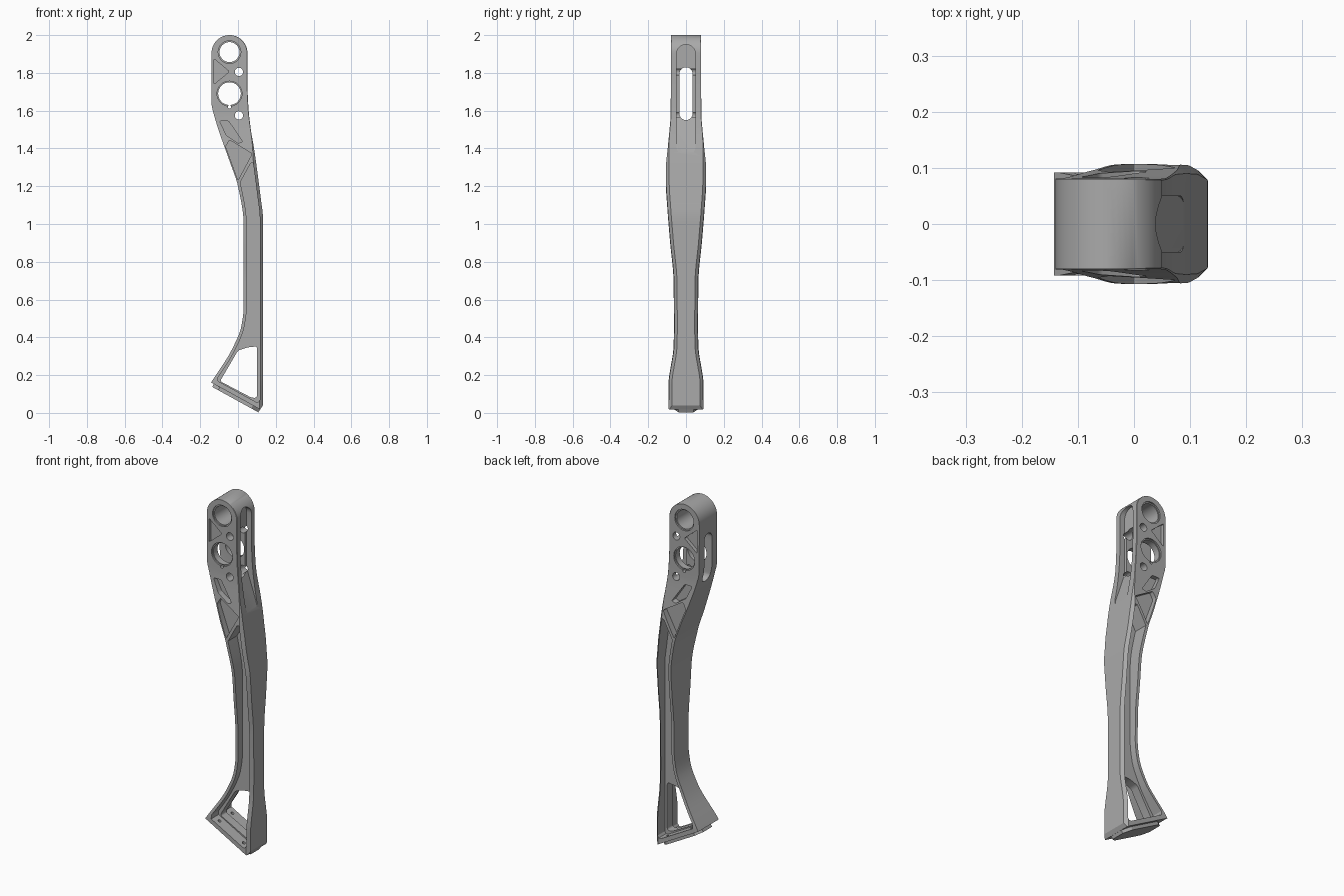
import bpy, bmesh, math
from mathutils import Vector

cube = bpy.data.objects.get("Cube")
if cube:
    bpy.data.objects.remove(cube)

metal = bpy.data.materials.new("Satin grey metal")
metal.use_nodes = True
GREY = (0.4, 0.4, 0.4, 1)
metal.diffuse_color = GREY
metal.node_tree.nodes["Principled BSDF"].inputs["Base Color"].default_value = GREY


def curve(keys):
    """Smooth curve through (z, value) keys that never overshoots."""
    d = [(b[1] - a[1]) / (b[0] - a[0]) for a, b in zip(keys, keys[1:])]
    m = [d[0]] + [2 * p * q / (p + q) if p * q > 0 else 0 for p, q in zip(d, d[1:])] + [d[-1]]

    def f(z):
        i = max(k for k in range(len(d)) if k == 0 or keys[k][0] <= z)
        h = keys[i + 1][0] - keys[i][0]
        t = (z - keys[i][0]) / h
        return ((2*t**3 - 3*t*t + 1) * keys[i][1] + (t**3 - 2*t*t + t) * h * m[i]
                + (3*t*t - 2*t**3) * keys[i + 1][1] + (t**3 - t*t) * h * m[i + 1])
    return f


# Outline curves: back edge, outer edge, half thickness, corner chamfer
left = curve([(-0.02, -0.256), (0.165, -0.14), (0.34, -0.03), (0.46, 0.018), (0.56, 0.03), (1.0, 0.03),
              (1.2, 0), (1.32, -0.04), (1.46, -0.09), (1.56, -0.122), (1.64, -0.14), (2, -0.14)])
right = curve([(-0.02, 0.132), (1.03, 0.132), (1.14, 0.12), (1.25, 0.106), (1.4, 0.085),
               (1.5, 0.068), (1.62, 0.055), (1.75, 0.05), (2, 0.05)])
half = curve([(-0.02, 0.092), (0.17, 0.092), (0.22, 0.085), (0.35, 0.066), (0.45, 0.064), (0.7, 0.066),
              (0.9, 0.084), (1.1, 0.1), (1.22, 0.107), (1.3, 0.106), (1.42, 0.095), (1.6, 0.081), (2, 0.08)])
chamfer = curve([(-0.02, 0.018), (1.25, 0.018), (1.5, 0.002), (2, 0.002)])


def finish(bm, name):
    bmesh.ops.recalc_face_normals(bm, faces=bm.faces)
    me = bpy.data.meshes.new(name)
    bm.to_mesh(me)
    bm.free()
    ob = bpy.data.objects.new(name, me)
    bpy.context.collection.objects.link(ob)
    me.materials.append(metal)
    return ob


def slice_off(bm, point, normal):
    """Remove everything on the normal side of a plane and cap the cut."""
    r = bmesh.ops.bisect_plane(bm, geom=bm.verts[:] + bm.edges[:] + bm.faces[:],
                               plane_co=point, plane_no=normal, clear_outer=True)
    edges = [e for e in r["geom_cut"] if isinstance(e, bmesh.types.BMEdge)]
    bmesh.ops.contextual_create(bm, geom=edges)


def prism(pts, lo, hi, axis="y", rounding=0):
    bm = bmesh.new()
    place = (lambda u, v, w: (u, w, v)) if axis == "y" else (lambda u, v, w: (w, u, v))
    base = bm.faces.new([bm.verts.new(place(u, v, lo)) for u, v in pts])
    r = bmesh.ops.extrude_face_region(bm, geom=[base])
    shift = Vector(place(0, 0, hi - lo))
    for v in r["geom"]:
        if isinstance(v, bmesh.types.BMVert):
            v.co += shift
    if rounding:
        k = 1 if axis == "y" else 0
        edges = [e for e in bm.edges if abs(e.verts[0].co[k] - e.verts[1].co[k]) > 1e-4]
        bmesh.ops.bevel(bm, geom=edges, offset=rounding, segments=4, profile=0.5, affect="EDGES")
    return bm


def circle(x, z, r, n=40):
    return [(x + r * math.cos(2*math.pi*i/n), z + r * math.sin(2*math.pi*i/n)) for i in range(n)]


def stadium(r, z0, z1, n=12):
    arc = [math.pi * i / n for i in range(n + 1)]
    return ([(r * math.cos(a), z1 - r + r * math.sin(a)) for a in arc]
            + [(-r * math.cos(a), z0 + r - r * math.sin(a)) for a in arc])


# Main body: cross-sections lofted up to a round head
TOP_Z, HEAD_R, HEAD_X = 1.905, 0.095, -0.045
levels = [-0.02 + (TOP_Z + 0.02) * i / 70 for i in range(71)]
sections = [(z, left(z), right(z)) for z in levels]
for i in range(1, 15):
    a = math.radians(88) * i / 14
    w = HEAD_R * math.cos(a)
    sections.append((TOP_Z + HEAD_R * math.sin(a), HEAD_X - w, HEAD_X + w))
bm = bmesh.new()
rings = []
for z, x0, x1 in sections:
    h, c = half(z), chamfer(z)
    ring = [(x0, -h), (x1 - c, -h), (x1, c - h), (x1, h - c), (x1 - c, h), (x0, h)]
    rings.append([bm.verts.new((x, y, z)) for x, y in ring])
for a, b in zip(rings, rings[1:]):
    for i in range(6):
        j = (i + 1) % 6
        bm.faces.new((a[i], a[j], b[j], b[i]))
bm.faces.new(rings[0])
bm.faces.new(rings[-1])
# Slanted sole and its clipped toe
sole = Vector((0.265, 0, -0.146)).normalized()
down = Vector((sole.z, 0, -sole.x))
start = Vector((-0.14, 0, 0.16))
slice_off(bm, start, down)
slice_off(bm, (0.132, 0, 0.04), Vector((0.84, 0, -0.54)))
body = finish(bm, "bracket_arm")


def cut(bm):
    cutter = finish(bm, "cutter")
    cutter.hide_render = True
    mod = body.modifiers.new("cut", "BOOLEAN")
    mod.operation, mod.solver, mod.object = "DIFFERENCE", "EXACT", cutter
    bpy.context.view_layer.objects.active = body
    bpy.ops.object.modifier_apply(modifier=mod.name)
    bpy.data.objects.remove(cutter)


def rim(f, z, sign):
    slope = (f(z + 0.005) - f(z - 0.005)) / 0.01
    return f(z) + sign * 0.016 * math.hypot(1, slope)


# Long side channels, leaving thin rims and a central web
channel = [(rim(left, 0.19 + 1.03 * i / 40, 1), 0.19 + 1.03 * i / 40) for i in range(41)]
channel += [(0.066, 1.32), (0.078, 1.325)]
channel += [(rim(right, 1.31 - 1.24 * i / 30, -1), 1.31 - 1.24 * i / 30) for i in range(31)]
channel += [(0.108, 0.058), (0.095, 0.058), (-0.105, 0.168)]
# Small lightening pockets: outline and floor distance
pockets = [
    ([(-0.127, 1.875), (-0.127, 1.74), (-0.046, 1.807)], 0.06),
    ([(-0.097, 1.545), (-0.05, 1.545), (0.025, 1.435), (0.0, 1.428), (-0.062, 1.47)], 0.058),
    ([(-0.045, 1.445), (0.075, 1.372), (0.0, 1.232), (-0.065, 1.41)], 0.07),
]
for s in (1, -1):
    cut(prism(channel, s * 0.025, s * 0.3))
    for outline, floor in pockets:
        cut(prism(outline, s * floor, s * 0.3, rounding=0.007))
    for z, r in ((1.91, 0.06), (1.69, 0.066)):
        cut(prism(circle(-0.045, z, r), s * 0.072, s * 0.3))

# Window through the foot web
cut(prism([(0.0, 0.33), (0.05, 0.347), (0.101, 0.352), (0.101, 0.08), (0.072, 0.08), (-0.095, 0.168)],
          -0.3, 0.3, rounding=0.012))
# Cross bores
for x, z, r in ((-0.045, 1.91, 0.053), (-0.045, 1.69, 0.06), (0.005, 1.805, 0.022),
                (0.005, 1.575, 0.022), (-0.045, 1.62, 0.009)):
    cut(prism(circle(x, z, r), -0.3, 0.3))

# Fork slot: wide at the outer edge with a sloped run-out, narrow right through
slot = prism(stadium(0.05, 1.36, 1.95), 0.02, 0.3, "x")
slice_off(slot, (0.02, 0, 1.58), Vector((-0.2, 0, -0.068)))
cut(slot)
cut(prism(stadium(0.035, 1.55, 1.83), -0.3, 0.3, "x"))

# Bolt holes in the sole
for t in (0.06, 0.235):
    for y in (-0.058, 0.058):
        bm = bmesh.new()
        bmesh.ops.create_cone(bm, segments=16, radius1=0.009, radius2=0.009, depth=0.08, cap_ends=True)
        bm.transform(down.to_track_quat("Z", "Y").to_matrix().to_4x4())
        bmesh.ops.translate(bm, verts=bm.verts, vec=start + sole * t + Vector((0, y, 0)))
        cut(bm)

# Locating boss under the sole
bm = bmesh.new()
outline = [(0.014, -0.04), (0.05, -0.07), (0.25, -0.07), (0.293, -0.04),
           (0.293, 0.04), (0.25, 0.07), (0.05, 0.07), (0.014, 0.04)]
loops = [[bm.verts.new(start + sole * t + down * d + Vector((0, y, 0))) for t, y in outline]
         for d in (-0.004, 0.018)]
for loop in loops:
    bm.faces.new(loop)
for i in range(8):
    j = (i + 1) % 8
    bm.faces.new((loops[0][i], loops[0][j], loops[1][j], loops[1][i]))
boss = finish(bm, "sole_boss")

for ob in (body, boss):
    bpy.ops.object.select_all(action="DESELECT")
    ob.select_set(True)
    bpy.context.view_layer.objects.active = ob
    bpy.ops.object.shade_smooth_by_angle(angle=math.radians(25))
